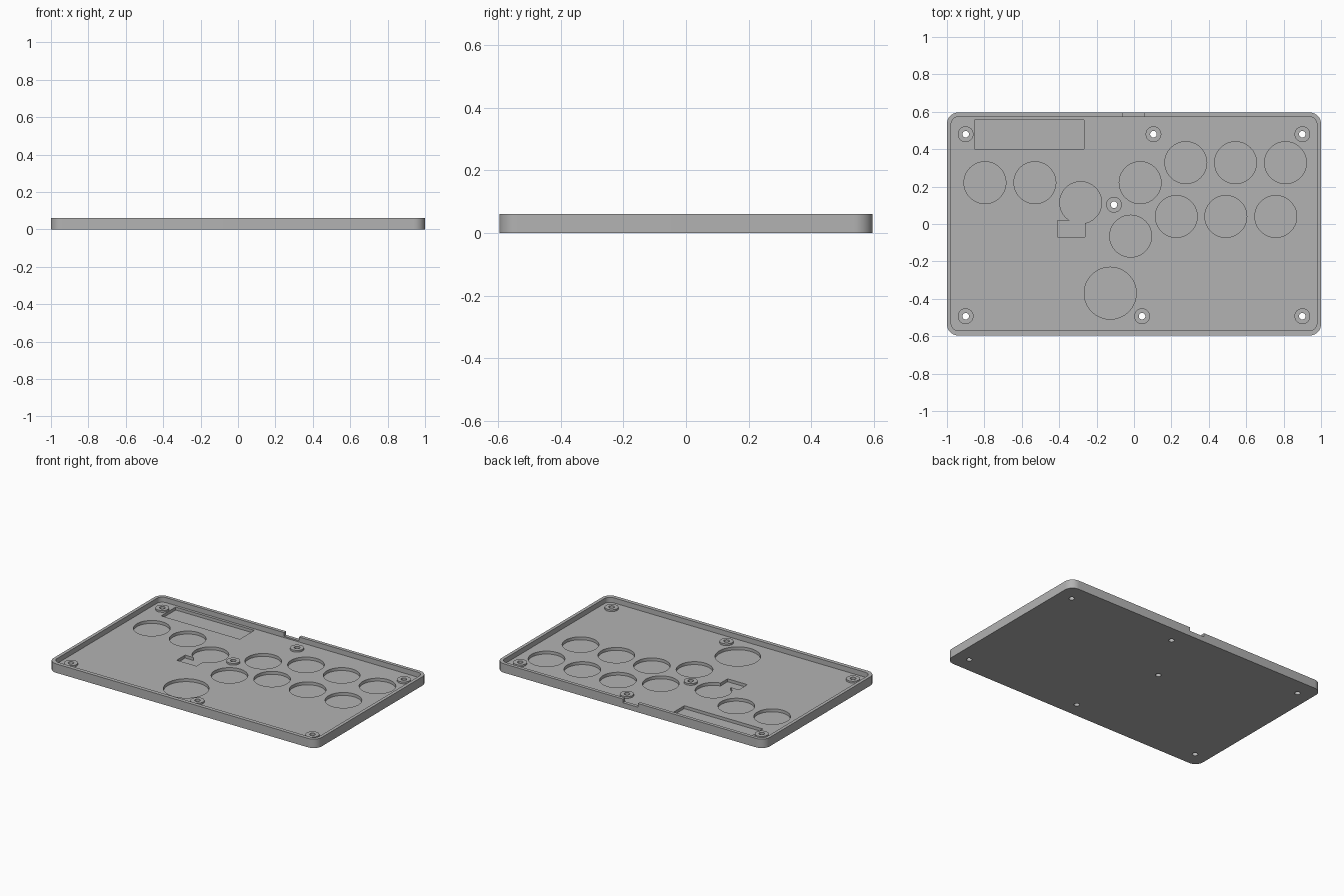
import bpy, bmesh
from math import sin, cos, pi

if "Cube" in bpy.data.objects:
    bpy.data.objects.remove(bpy.data.objects["Cube"])

HEIGHT, FLOOR, POCKET, BOSS = 0.06, 0.026, 0.006, 0.038

grey = bpy.data.materials.new("plain_grey")
grey.use_nodes = True
grey.diffuse_color = (0.45, 0.45, 0.45, 1)
grey.node_tree.nodes["Principled BSDF"].inputs["Base Color"].default_value = (0.45, 0.45, 0.45, 1)


def prism(name, outline, z0, z1):
    """Extrude a flat outline from z0 to z1."""
    bm = bmesh.new()
    face = bm.faces.new([bm.verts.new((x, y, z0)) for x, y in outline])
    top = bmesh.ops.extrude_face_region(bm, geom=[face])["geom"]
    moved = [v for v in top if isinstance(v, bmesh.types.BMVert)]
    bmesh.ops.translate(bm, vec=(0, 0, z1 - z0), verts=moved)
    bmesh.ops.recalc_face_normals(bm, faces=bm.faces)
    mesh = bpy.data.meshes.new(name)
    bm.to_mesh(mesh)
    bm.free()
    mesh.materials.append(grey)
    obj = bpy.data.objects.new(name, mesh)
    bpy.context.collection.objects.link(obj)
    return obj


def circle(x, y, r, n=64):
    return [(x + r * cos(2 * pi * i / n), y + r * sin(2 * pi * i / n)) for i in range(n)]


def rect(x0, x1, y0, y1):
    return [(x0, y0), (x1, y0), (x1, y1), (x0, y1)]


def rounded(x0, x1, y0, y1, r, n=10):
    corners = [(x1 - r, y1 - r), (x0 + r, y1 - r), (x0 + r, y0 + r), (x1 - r, y0 + r)]
    return [(cx + r * cos((k + i / n) * pi / 2), cy + r * sin((k + i / n) * pi / 2))
            for k, (cx, cy) in enumerate(corners) for i in range(n + 1)]


def combine(target, tool, operation):
    """Apply a boolean and remove the tool."""
    mod = target.modifiers.new("combine", "BOOLEAN")
    mod.operation, mod.solver, mod.object = operation, "EXACT", tool
    bpy.context.view_layer.update()
    result = bpy.data.meshes.new_from_object(
        target.evaluated_get(bpy.context.evaluated_depsgraph_get()))
    target.modifiers.clear()
    target.data = result
    bpy.data.objects.remove(tool)


def cut(target, outline, z0, z1):
    combine(target, prism("cutter", outline, z0, z1), "DIFFERENCE")


# Tray with a thin raised rim
tray = prism("tray", rounded(-1, 1, -0.596, 0.596, 0.06), 0, HEIGHT)
cut(tray, rounded(-0.978, 0.978, -0.57, 0.573, 0.04), FLOOR, 0.1)

# Cable notch in the back rim
cut(tray, rect(-0.058, 0.053, 0.55, 0.65), 0.035, 0.1)

# Screw bosses with through holes
screws = [(-0.9, 0.48), (0.104, 0.48), (0.9, 0.48), (-0.107, 0.103),
          (-0.9, -0.493), (0.043, -0.493), (0.9, -0.493)]
for x, y in screws:
    combine(tray, prism("boss", circle(x, y, 0.042, 40), 0.015, BOSS), "UNION")
    cut(tray, circle(x, y, 0.0175, 32), -0.05, 0.1)

# Round button pockets
buttons = [(-0.797, 0.221), (-0.53, 0.221), (-0.285, 0.114), (0.033, 0.221),
           (0.277, 0.328), (0.543, 0.328), (0.81, 0.328),
           (0.226, 0.04), (0.491, 0.04), (0.758, 0.04), (-0.018, -0.065)]
for x, y in buttons:
    cut(tray, circle(x, y, 0.112), POCKET, 0.1)
cut(tray, circle(-0.127, -0.37, 0.139), POCKET, 0.1)

# Rectangular board pocket and small connector pocket
cut(tray, rect(-0.853, -0.267, 0.4, 0.555), POCKET, 0.1)
cut(tray, rect(-0.408, -0.261, -0.07, 0.02), POCKET, 0.1)

bpy.ops.object.select_all(action="DESELECT")
tray.select_set(True)
bpy.context.view_layer.objects.active = tray
bpy.ops.object.shade_smooth_by_angle(angle=pi / 6)
